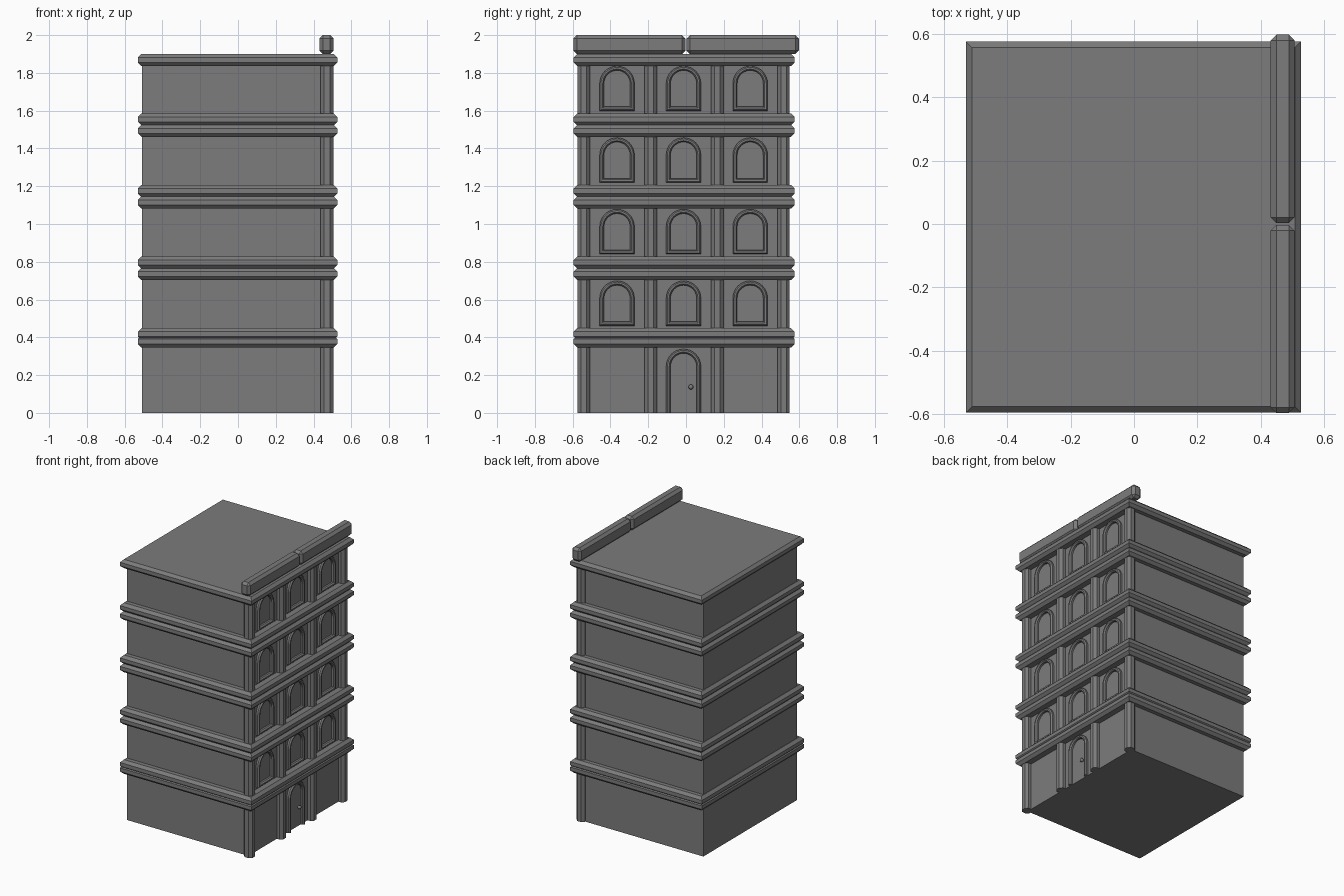
import bpy, bmesh, math

if "Cube" in bpy.data.objects:
    bpy.data.objects.remove(bpy.data.objects["Cube"])

WALL = 0.465   # x of the recessed facade wall
FLOOR = 0.379  # storey height

stone = bpy.data.materials.new("dark_grey_stone")
stone.diffuse_color = (0.2, 0.2, 0.2, 1)
stone.use_nodes = True
stone.node_tree.nodes["Principled BSDF"].inputs["Base Color"].default_value = stone.diffuse_color


def finish(bm, name):
    bmesh.ops.recalc_face_normals(bm, faces=bm.faces)
    me = bpy.data.meshes.new(name)
    bm.to_mesh(me)
    bm.free()
    me.materials.append(stone)
    ob = bpy.data.objects.new(name, me)
    bpy.context.collection.objects.link(ob)
    return ob


def box(name, lo, hi, chamfer=0, which="all"):
    """Box with chamfered edges: all, only vertical, or only horizontal (mitred)."""
    bm = bmesh.new()
    bmesh.ops.create_cube(bm, size=1)
    for v in bm.verts:
        v.co = [(lo[i] + hi[i]) / 2 + v.co[i] * (hi[i] - lo[i]) for i in range(3)]
    if chamfer:
        def upright(e):
            return abs(e.verts[0].co.z - e.verts[1].co.z) > 1e-4
        edges = [e for e in bm.edges if which == "all"
                 or upright(e) == (which == "vertical")]
        bmesh.ops.bevel(bm, geom=edges, offset=chamfer, segments=1,
                        affect='EDGES', profile=0.5)
    return finish(bm, name)


def arch_frame(name, y, bottom, top, half, section, closed):
    """Sweep a moulding section of (inset, x) points around an arch outline."""
    bm = bmesh.new()
    spring = top - half
    loops = []
    for inset, x in section:
        r = half - inset
        base = bottom + (inset if closed else 0)
        pts = [(r, base)]
        pts += [(r * math.cos(a), spring + r * math.sin(a))
                for a in (math.pi * i / 16 for i in range(17))]
        pts.append((-r, base))
        loops.append([bm.verts.new((x, y + p, z)) for p, z in pts])
    n = len(loops[0])
    for a, b in zip(loops, loops[1:]):
        for i in range(n if closed else n - 1):
            j = (i + 1) % n
            bm.faces.new((a[i], a[j], b[j], b[i]))
    if not closed:
        bm.faces.new([l[0] for l in loops])
        bm.faces.new([l[-1] for l in loops])
    return finish(bm, name)


# Main block
box("building_body", (-0.508, -0.545, 0), (WALL, 0.527, 1.87))

# Cornice bands with mitred corners: a pair at each floor line, one at the roof
bands = [0.346, 1.836]
bands += [0.385 + FLOOR * i for i in range(4)]
bands += [0.703 + FLOOR * i for i in range(3)]
for z in bands:
    box("cornice_band", (-0.53, -0.595, z), (0.526, 0.575, z + 0.064), 0.019, "horizontal")

# Facade pilasters
for y0, y1 in ((-0.574, -0.508), (-0.219, -0.153), (0.132, 0.198), (0.484, 0.549)):
    box("pilaster", (0.438, y0, 0), (0.505, y1, 1.86), 0.018, "vertical")

# Arched window frames
frame_section = [(0, WALL - 0.02), (0, 0.478), (0.007, 0.487),
                 (0.016, 0.487), (0.023, 0.478), (0.023, WALL - 0.02)]
for level in range(4):
    for y in (-0.365, -0.013, 0.34):
        z = 0.461 + FLOOR * level
        arch_frame("window_frame", y, z, z + 0.238, 0.092, frame_section, True)

# Door frame and knob
arch_frame("door_frame", -0.013, 0, 0.338, 0.092, frame_section, False)
bm = bmesh.new()
bmesh.ops.create_uvsphere(bm, u_segments=16, v_segments=10, radius=0.013)
bmesh.ops.translate(bm, verts=bm.verts, vec=(WALL + 0.01, 0.026, 0.137))
for f in bm.faces:
    f.smooth = True
finish(bm, "door_knob")

# Roof parapet in two halves
for y0, y1 in ((-0.596, -0.003), (0.003, 0.597)):
    box("roof_parapet", (0.431, y0, 1.9), (0.506, y1, 2.0), 0.018)
